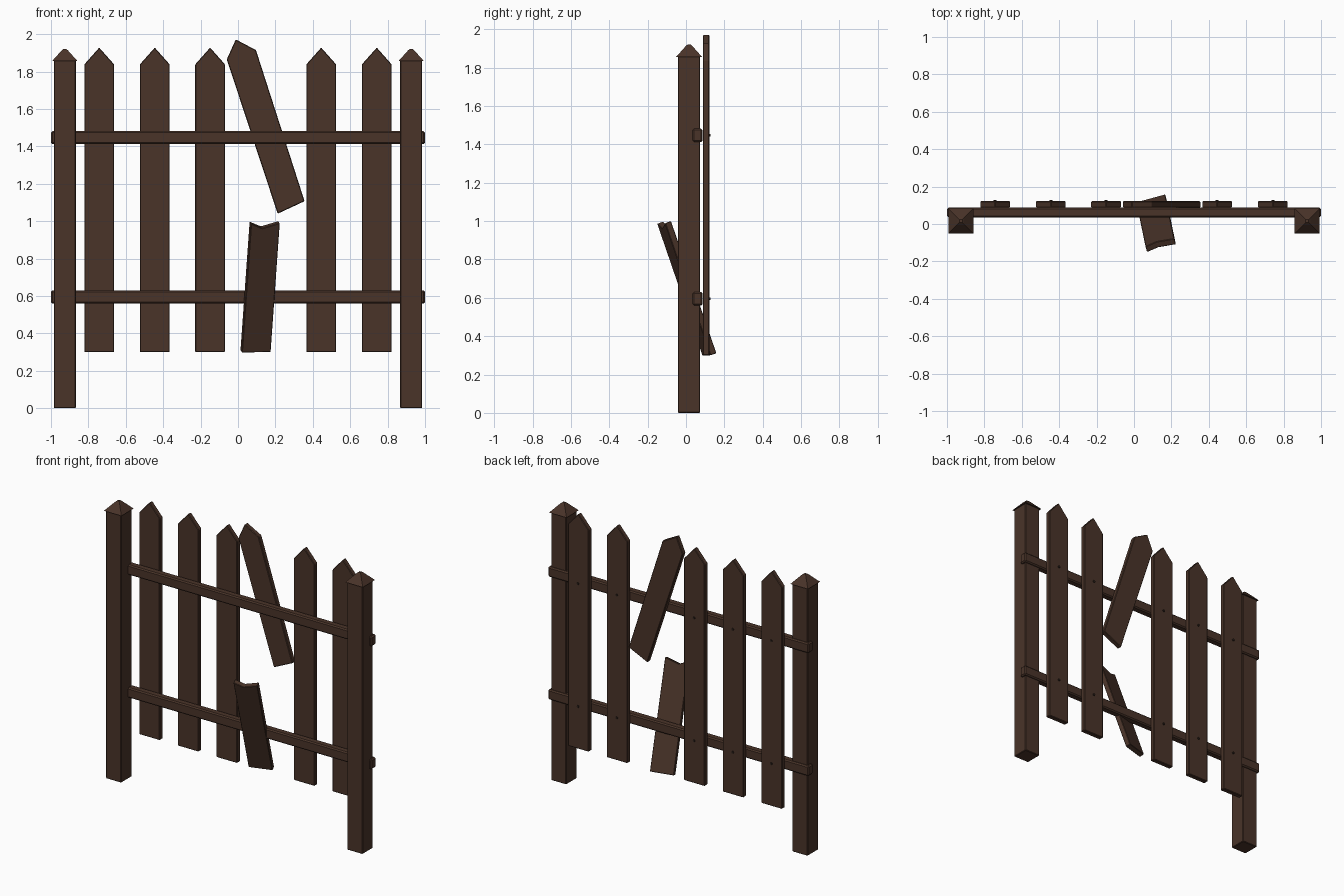
import bpy, bmesh
from mathutils import Vector

if "Cube" in bpy.data.objects:
    bpy.data.objects.remove(bpy.data.objects["Cube"])


def material(name, color):
    m = bpy.data.materials.new(name)
    m.diffuse_color = (*color, 1)
    m.use_nodes = True
    m.node_tree.nodes["Principled BSDF"].inputs["Base Color"].default_value = m.diffuse_color
    return m


WOOD = material("dark brown wood", (0.068, 0.034, 0.022))
IRON = material("dark nail", (0.03, 0.018, 0.013))


def prism(name, points, depth, mat=WOOD, bevel=0.004):
    """Extrude a planar outline of 3D points along a depth vector."""
    bm = bmesh.new()
    front = [bm.verts.new(p) for p in points]
    back = [bm.verts.new(Vector(p) + Vector(depth)) for p in points]
    n = len(points)
    bm.faces.new(front)
    bm.faces.new(back[::-1])
    for i in range(n):
        j = (i + 1) % n
        bm.faces.new((front[j], front[i], back[i], back[j]))
    bmesh.ops.recalc_face_normals(bm, faces=bm.faces)
    if bevel:
        bmesh.ops.bevel(bm, geom=bm.edges[:], offset=bevel, segments=1, affect='EDGES')
    return finish(name, bm, mat)


def finish(name, bm, mat):
    mesh = bpy.data.meshes.new(name)
    bm.to_mesh(mesh)
    bm.free()
    mesh.materials.append(mat)
    ob = bpy.data.objects.new(name, mesh)
    bpy.context.collection.objects.link(ob)
    return ob


def box(name, x0, x1, y0, y1, z0, z1, bevel):
    outline = [(x0, y0, z0), (x1, y0, z0), (x1, y0, z1), (x0, y0, z1)]
    return prism(name, outline, (0, y1 - y0, 0), bevel=bevel)


def cap(name, cx, cy):
    """Four-sided pyramid with a blunted tip."""
    bm = bmesh.new()
    rings = []
    for h, z in ((0.067, 1.857), (0.018, 1.912), (0.008, 1.921)):
        rings.append([bm.verts.new((cx + sx * h, cy + sy * h, z))
                      for sx, sy in ((-1, -1), (1, -1), (1, 1), (-1, 1))])
    bm.faces.new(rings[0][::-1])
    bm.faces.new(rings[-1])
    for a, b in zip(rings, rings[1:]):
        for i in range(4):
            j = (i + 1) % 4
            bm.faces.new((a[i], a[j], b[j], b[i]))
    return finish(name, bm, WOOD)


# Posts with caps
for side, cx in (("left", -0.926), ("right", 0.926)):
    box(side + "_post", cx - 0.059, cx + 0.059, -0.042, 0.074, 0, 1.86, 0.004)
    cap(side + "_post_cap", cx, 0.016)

# Rails
for label, z in (("lower", 0.595), ("upper", 1.447)):
    box(label + "_rail", -1, 1, 0.035, 0.087, z - 0.035, z + 0.035, 0.008)

# Whole pickets with nails on the back
PY, T = 0.088, 0.034
for k, cx in enumerate((-0.742, -0.445, -0.149, 0.445, 0.742)):
    a, b = cx - 0.08, cx + 0.08
    prism(f"picket_{k + 1}",
          [(a, PY, 0.3), (b, PY, 0.3), (b, PY, 1.838), (cx, PY, 1.928), (a, PY, 1.838)],
          (0, T, 0))
    for label, z in (("lower", 0.595), ("upper", 1.447)):
        r = 0.008
        hexagon = [(cx + r * u, PY + T - 0.004, z + r * v) for u, v in
                   ((1, 0), (.5, .87), (-.5, .87), (-1, 0), (-.5, -.87), (.5, -.87))]
        prism(f"{label}_nail_{k + 1}", hexagon, (0, 0.011, 0), IRON, 0)

# Upper half of the broken picket, swung sideways
prism("broken_picket_top",
      [(0.212, PY, 1.04), (0.356, PY, 1.107), (0.096, PY, 1.915),
       (-0.012, PY, 1.972), (-0.06, PY, 1.865)], (0, T, 0))

# Lower half, leaning forward through the rail, with a splintered notch
origin = Vector((0.021, 0.086, 0.297))
W = Vector((0.154, 0.042, 0.003))
L = Vector((0.049, -0.237, 0.690))
back = -W.cross(L).normalized() * T
prism("broken_picket_bottom",
      [origin + W * u + L * v for u, v in
       ((0, 0), (1, 0), (1, 1), (0.4, 0.962), (0, 1))], back, bevel=0.003)
